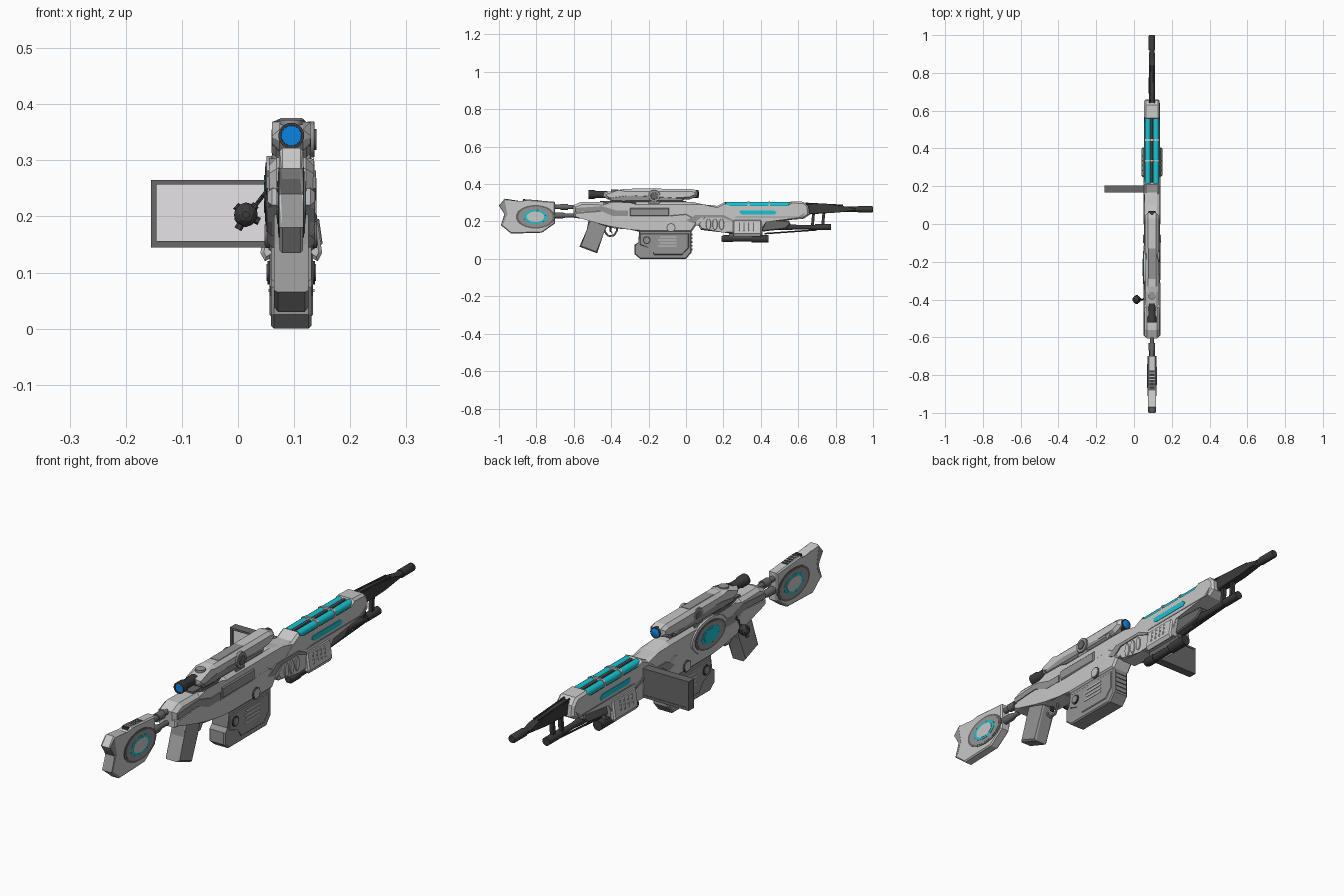
import bpy, bmesh, math
from mathutils import Vector

CX = 0.095  # centre plane of the rifle


def material(name, rgb):
    m = bpy.data.materials.new(name)
    m.diffuse_color = (*rgb, 1)
    return m


LIGHT = material("light grey", (0.58, 0.58, 0.58))
MID = material("mid grey", (0.30, 0.30, 0.30))
STEEL = material("steel grey", (0.14, 0.14, 0.14))
DARK = material("dark gunmetal", (0.045, 0.045, 0.047))
TEAL = material("teal glow", (0.01, 0.55, 0.64))
BLUE = material("blue lens", (0.003, 0.23, 0.78))
PALE = material("pale screen", (0.87, 0.85, 0.88))


def finish(bm, name, mat, smooth=False):
    bmesh.ops.recalc_face_normals(bm, faces=bm.faces)
    me = bpy.data.meshes.new(name)
    bm.to_mesh(me)
    bm.free()
    me.materials.append(mat)
    ob = bpy.data.objects.new(name, me)
    bpy.context.collection.objects.link(ob)
    if smooth:
        bpy.ops.object.select_all(action='DESELECT')
        ob.select_set(True)
        bpy.context.view_layer.objects.active = ob
        bpy.ops.object.shade_smooth_by_angle(angle=math.radians(35))
    return ob


def prism(name, pts, a0, a1, mat, axis='x', bev=0.0, smooth=False):
    """Extrude a (y,z) profile along x, or an (x,z) profile along y; bevel the cap rims."""
    bm = bmesh.new()
    place = (lambda a, u, v: (a, u, v)) if axis == 'x' else (lambda a, u, v: (u, a, v))
    caps = [[bm.verts.new(place(a, u, v)) for u, v in pts] for a in (a0, a1)]
    n = len(pts)
    ends = [bm.faces.new(c) for c in caps]
    for i in range(n):
        j = (i + 1) % n
        bm.faces.new((caps[0][i], caps[0][j], caps[1][j], caps[1][i]))
    if bev:
        rims = [e for f in ends for e in f.edges]
        bmesh.ops.bevel(bm, geom=rims, offset=bev, segments=1, affect='EDGES', clamp_overlap=True)
    return finish(bm, name, mat, smooth)


def slab(name, pts, half, mat, bev=0.0):
    return prism(name, pts, CX - half, CX + half, mat, bev=bev)


def box(name, x0, x1, y0, y1, z0, z1, mat, bev=0.0):
    return prism(name, [(y0, z0), (y1, z0), (y1, z1), (y0, z1)], x0, x1, mat, bev=bev)


def oval(name, y, z, ry, rz, x0, x1, mat, bev=0.0, n=28):
    pts = [(y + ry * math.cos(2 * math.pi * i / n), z + rz * math.sin(2 * math.pi * i / n)) for i in range(n)]
    return prism(name, pts, x0, x1, mat, bev=bev, smooth=True)


def lathe(name, x, z, prof, mat, n=18):
    """Turned part along y from (y, radius) pairs."""
    bm = bmesh.new()
    rings = [[bm.verts.new((x + r * math.cos(2 * math.pi * i / n), y, z + r * math.sin(2 * math.pi * i / n)))
              for i in range(n)] for y, r in prof]
    for a, b in zip(rings, rings[1:]):
        for i in range(n):
            j = (i + 1) % n
            bm.faces.new((a[i], a[j], b[j], b[i]))
    bm.faces.new(rings[0])
    bm.faces.new(rings[-1])
    return finish(bm, name, mat, True)


def rod(name, p, q, r, mat, n=10):
    p, q = Vector(p), Vector(q)
    bm = bmesh.new()
    bmesh.ops.create_cone(bm, cap_ends=True, segments=n, radius1=r, radius2=r, depth=(q - p).length)
    rot = (q - p).to_track_quat('Z', 'Y').to_matrix()
    for v in bm.verts:
        v.co = rot @ v.co + (p + q) / 2
    return finish(bm, name, mat, True)


def glow_oval(prefix, y, z, ry, rz, x, s, core):
    layers = [("rim", 1, 0.002, STEEL), ("plate", 0.88, 0.003, MID), ("glow", 0.6, 0.004, TEAL), ("core", 0.45, 0.005, core)]
    for part, k, h, m in layers:
        oval(f"{prefix}_{part}", y, z, ry * k, rz * k, x - s * 0.004, x + s * h, m)
    for i in range(3):  # gaps in the glowing ring
        a = math.pi * i / 3 + 0.3
        d = Vector((0, ry * 0.61 * math.cos(a), rz * 0.61 * math.sin(a)))
        c = Vector((x + s * 0.002, y, z))
        rod(f"{prefix}_gap_{i}", c - d, c + d, 0.0027, MID, 6)


# --- Stock with glowing ovals on both sides
slab("stock", [(-0.97, 0.322), (-0.88, 0.303), (-0.855, 0.318), (-0.70, 0.305), (-0.70, 0.19), (-0.77, 0.14),
               (-0.935, 0.135), (-0.99, 0.18), (-0.965, 0.24), (-1.0, 0.285)], 0.021, LIGHT, 0.005)
slab("stock_butt_pad", [(-0.97, 0.315), (-0.955, 0.24), (-0.98, 0.18), (-0.99, 0.18), (-0.968, 0.24), (-0.998, 0.285)],
     0.0215, MID)
for s, side in ((1, "right"), (-1, "left")):
    glow_oval(f"stock_oval_{side}", -0.805, 0.225, 0.105, 0.063, CX + s * 0.021, s, LIGHT)
for i in range(6):
    box(f"stock_groove_rib_{i}", CX - 0.013, CX + 0.013, -0.872 + i * 0.017, -0.860 + i * 0.017, 0.30, 0.319 - i * 0.0012, DARK)
lathe("stock_upper_tube", CX, 0.278, [(-0.72, 0.012), (-0.67, 0.012), (-0.67, 0.017), (-0.63, 0.017), (-0.63, 0.011), (-0.57, 0.011)], STEEL)
lathe("stock_lower_tube", CX, 0.232, [(-0.72, 0.016), (-0.66, 0.016), (-0.64, 0.01), (-0.57, 0.01)], STEEL)

# --- Receiver
slab("upper_receiver", [(-0.605, 0.285), (-0.56, 0.305), (-0.44, 0.303), (-0.40, 0.29), (-0.30, 0.288), (-0.27, 0.305),
                        (0.03, 0.305), (0.10, 0.29), (0.20, 0.28), (0.24, 0.26), (0.24, 0.17), (0.05, 0.18),
                        (-0.30, 0.20), (-0.55, 0.22), (-0.6, 0.24)], 0.04, LIGHT, 0.014)
slab("lower_receiver", [(-0.60, 0.25), (-0.46, 0.262), (-0.40, 0.235), (-0.31, 0.225), (-0.10, 0.22), (0.0, 0.245),
                        (0.04, 0.225), (0.06, 0.19), (0.03, 0.145), (-0.25, 0.145), (-0.30, 0.165), (-0.40, 0.165),
                        (-0.47, 0.19), (-0.56, 0.215), (-0.60, 0.22)], 0.0425, LIGHT, 0.008)
for s, side in ((1, "right"), (-1, "left")):
    x = CX + s * 0.039
    prism(f"receiver_stripe_{side}", [(-0.59, 0.272), (-0.45, 0.282), (-0.37, 0.258), (-0.31, 0.258), (-0.31, 0.228),
                                      (-0.39, 0.228), (-0.46, 0.258), (-0.59, 0.25)], x, x + s * 0.005, MID)
    prism(f"receiver_front_sweep_{side}", [(0.0, 0.205), (0.05, 0.235), (0.20, 0.235), (0.25, 0.21), (0.25, 0.2),
                                           (0.19, 0.222), (0.08, 0.22), (0.04, 0.19)], x, x + s * 0.006, MID)
    oval(f"receiver_pin_{side}", -0.08, 0.167, 0.024, 0.024, x, x + s * 0.007, STEEL, 0, 18)
    oval(f"receiver_pin_cap_{side}", -0.08, 0.167, 0.019, 0.019, x, x + s * 0.009, LIGHT, 0, 18)
box("ejection_panel", CX + 0.035, CX + 0.045, -0.30, -0.09, 0.228, 0.272, MID, 0.004)
oval("left_pod", -0.23, 0.24, 0.12, 0.068, CX - 0.044, CX - 0.035, LIGHT, 0.004)
glow_oval("left_pod_oval", -0.23, 0.24, 0.1, 0.056, CX - 0.044, -1, TEAL)

# --- Grip and trigger
slab("grip", [(-0.41, 0.20), (-0.44, 0.135), (-0.475, 0.03), (-0.57, 0.065), (-0.525, 0.15), (-0.52, 0.21)], 0.031, MID, 0.007)
guard = [(-0.445, 0.175), (-0.43, 0.14), (-0.415, 0.122), (-0.385, 0.125), (-0.37, 0.15), (-0.365, 0.18)]
for i, (a, b) in enumerate(zip(guard, guard[1:])):
    rod(f"trigger_guard_{i}", (CX, *a), (CX, *b), 0.005, MID, 8)
slab("trigger", [(-0.41, 0.18), (-0.395, 0.18), (-0.40, 0.15), (-0.39, 0.135), (-0.41, 0.148)], 0.006, DARK)

# --- Magazine
slab("magazine", [(-0.25, 0.155), (0.03, 0.155), (0.03, 0.035), (0.0, 0.0), (-0.245, 0.0), (-0.275, 0.025),
                  (-0.275, 0.075), (-0.25, 0.085)], 0.036, MID, 0.005)
slab("magazine_shell", [(-0.245, 0.135), (0.015, 0.135), (0.015, 0.06), (-0.02, 0.022), (-0.17, 0.022), (-0.19, 0.06),
                        (-0.245, 0.075)], 0.039, MID, 0.003)
for s, side in ((1, "right"), (-1, "left")):
    x = CX + s * 0.036
    oval(f"magazine_dial_{side}", -0.21, 0.1, 0.021, 0.021, x, x + s * 0.006, DARK, 0, 16)
    oval(f"magazine_dial_cap_{side}", -0.21, 0.1, 0.015, 0.015, x, x + s * 0.008, MID, 0, 16)
    for i in range(4):
        box(f"magazine_slat_{side}_{i}", x, x + s * 0.005, -0.15 + 0.012 * (i % 2), -0.05, 0.065 + i * 0.016, 0.071 + i * 0.016, LIGHT)
for i in range(5):
    box(f"magazine_front_rib_{i}", CX - 0.028, CX + 0.028, 0.025, 0.034, 0.045 + i * 0.02, 0.055 + i * 0.02, MID)

# --- Handguard with energy tubes
slab("handguard", [(0.15, 0.275), (0.21, 0.305), (0.23, 0.275), (0.55, 0.275), (0.56, 0.308), (0.63, 0.305), (0.655, 0.28),
                   (0.66, 0.235), (0.63, 0.215), (0.42, 0.205), (0.40, 0.135), (0.24, 0.135), (0.20, 0.15), (0.08, 0.155),
                   (0.06, 0.19), (0.12, 0.24)], 0.041, LIGHT, 0.009)
box("tube_bed", CX - 0.03, CX + 0.03, 0.22, 0.56, 0.27, 0.286, STEEL)
for i in (-1, 1):
    lathe(f"energy_tube_{i}", CX + i * 0.022, 0.289, [(0.215, 0.0155), (0.565, 0.0155)], TEAL, 14)
box("tube_spine", CX - 0.006, CX + 0.006, 0.22, 0.56, 0.28, 0.302, STEEL, 0.002)
for i, y in enumerate((0.33, 0.44)):
    prism(f"tube_band_{i}", [(CX - 0.041, 0.27), (CX - 0.039, 0.3), (CX - 0.025, 0.308), (CX + 0.025, 0.308),
                             (CX + 0.039, 0.3), (CX + 0.041, 0.27)], y, y + 0.009, LIGHT, 'y')
for s, side in ((1, "right"), (-1, "left")):
    x = CX + s * 0.038
    prism(f"side_glow_{side}", [(0.29, 0.26), (0.47, 0.26), (0.485, 0.248), (0.475, 0.237), (0.30, 0.237), (0.285, 0.248)],
          x, x + s * 0.005, TEAL)
    prism(f"handguard_sweep_{side}", [(0.27, 0.226), (0.60, 0.226), (0.64, 0.25), (0.62, 0.220), (0.25, 0.220)],
          x, x + s * 0.0045, MID)
    sec = [(0.03, 0.212), (0.045, 0.205), (0.055, 0.135), (0.047, 0.12), (0.03, 0.13)]
    prism(f"side_fairing_{side}", [(CX + s * u, v) for u, v in sec], 0.25, 0.405, LIGHT, 'y', 0.006)
    for i in range(3):  # arched vents
        oval(f"vent_{side}_{i}", 0.12 + i * 0.035, 0.185, 0.014, 0.03, x, x + s * 0.007, LIGHT, 0.002, 14)
    for i in range(4):  # slats on the fairing
        y = 0.285 + i * 0.025
        rod(f"fairing_slat_{side}_{i}", (CX + s * 0.0455, y, 0.195), (CX + s * 0.052, y, 0.15), 0.004, LIGHT, 6)

# --- Barrels and struts
lathe("main_barrel", CX, 0.265, [(0.63, 0.017), (0.92, 0.014), (0.92, 0.017), (0.995, 0.017), (1.0, 0.014)], DARK)
slab("barrel_shroud", [(0.64, 0.293), (0.70, 0.295), (0.86, 0.28), (0.91, 0.272), (0.91, 0.257), (0.80, 0.247), (0.64, 0.237)],
     0.016, DARK, 0.005)
for s in (-1, 1):
    rod(f"shroud_rail_{s}", (CX + s * 0.012, 0.64, 0.297), (CX + s * 0.010, 0.84, 0.286), 0.004, DARK, 8)
lathe("lower_barrel", CX, 0.17, [(0.38, 0.016), (0.55, 0.016), (0.60, 0.012), (0.69, 0.012), (0.69, 0.017), (0.775, 0.017)], DARK)
slab("lower_barrel_shroud", [(0.40, 0.21), (0.55, 0.205), (0.56, 0.185), (0.53, 0.16), (0.40, 0.145)], 0.022, STEEL, 0.005)
for i, y in enumerate((0.675, 0.73)):
    slab(f"barrel_strut_{i}", [(y, 0.25), (y + 0.015, 0.25), (y + 0.008, 0.175), (y - 0.007, 0.175)], 0.008, DARK)
rod("brace_wire", (CX, 0.42, 0.135), (CX, 0.70, 0.155), 0.004, DARK, 8)
lathe("under_launcher", CX, 0.108, [(0.19, 0.014), (0.20, 0.019), (0.25, 0.019), (0.25, 0.016), (0.35, 0.016), (0.35, 0.021),
                                    (0.44, 0.021)], DARK)
box("launcher_mount", CX - 0.015, CX + 0.015, 0.23, 0.41, 0.115, 0.145, STEEL)

# --- Scope, with lenses recessed into dark rings
slab("scope_body", [(-0.44, 0.355), (-0.36, 0.368), (-0.33, 0.374), (0.03, 0.374), (0.06, 0.365), (0.06, 0.335), (0.02, 0.318),
                    (-0.34, 0.31), (-0.42, 0.318), (-0.44, 0.335)], 0.034, LIGHT, 0.013)
slab("scope_lower", [(-0.42, 0.33), (-0.32, 0.345), (-0.28, 0.33), (0.0, 0.33), (-0.02, 0.305), (-0.40, 0.305)], 0.035, MID, 0.008)
box("scope_rail", CX - 0.022, CX + 0.022, -0.46, 0.0, 0.285, 0.31, STEEL)
lathe("scope_eyepiece", CX, 0.344, [(-0.514, 0.018), (-0.522, 0.018), (-0.522, 0.023), (-0.49, 0.023), (-0.48, 0.018),
                                    (-0.42, 0.02)], DARK, 24)
lathe("scope_rear_lens", CX, 0.344, [(-0.519, 0.0178), (-0.510, 0.0178)], BLUE, 24)
lathe("scope_front_ring", CX, 0.347, [(0.03, 0.022), (0.066, 0.022), (0.066, 0.018), (0.06, 0.018)], DARK, 24)
lathe("scope_front_lens", CX, 0.347, [(0.055, 0.0178), (0.066, 0.0178), (0.070, 0.010)], BLUE, 24)
for s, side, h in ((1, "right", 0.012), (-1, "left", 0.002)):
    x = CX + s * 0.033
    oval(f"scope_knob_{side}", -0.17, 0.337, 0.032, 0.032, x - s * 0.005, x + s * h * 0.7, MID, 0.001, 20)
    oval(f"scope_knob_cap_{side}", -0.17, 0.337, 0.019, 0.019, x - s * 0.005, x + s * h, STEEL, 0.001, 20)
    box(f"scope_mount_{side}", x - s * 0.01, x + s * 0.002, -0.20, -0.14, 0.27, 0.31, MID, 0.002)
rod("scope_top_dial", (CX, -0.38, 0.35), (CX, -0.38, 0.372), 0.02, MID, 18)
box("scope_top_plate", CX - 0.02, CX + 0.02, -0.29, -0.13, 0.36, 0.3755, MID, 0.001)

# --- Fold-out screen on the left
box("screen_panel", -0.145, 0.055, 0.178, 0.194, 0.152, 0.258, PALE)
box("screen_back", -0.15, 0.055, 0.190, 0.202, 0.148, 0.262, STEEL)
for part, (z0, z1) in {"top": (0.257, 0.265), "bottom": (0.145, 0.156)}.items():
    box(f"screen_frame_{part}", -0.155, 0.055, 0.168, 0.204, z0, z1, STEEL)
box("screen_frame_side", -0.155, -0.145, 0.168, 0.204, 0.145, 0.265, STEEL)

# --- Hanging charm and chain
bm = bmesh.new()
bmesh.ops.create_icosphere(bm, subdivisions=2, radius=0.022)
for v in bm.verts:
    v.co += Vector((0.014, -0.4, 0.203))
finish(bm, "charm", DARK)
for i, d in enumerate(((-0.018, 0, 0.016), (0.018, 0, 0.018), (-0.014, 0, -0.026), (0.024, 0, -0.012), (0, 0.024, 0), (0, -0.024, 0))):
    c = Vector((0.014, -0.4, 0.203))
    rod(f"charm_limb_{i}", c, c + Vector(d), 0.007, DARK, 6)
for i in range(4):
    p = Vector((0.03 + i * 0.007, -0.4, 0.218 + i * 0.009))
    rod(f"chain_link_{i}", p, p + Vector((0.006, 0.004 * (-1) ** i, 0.008)), 0.004, DARK, 6)
